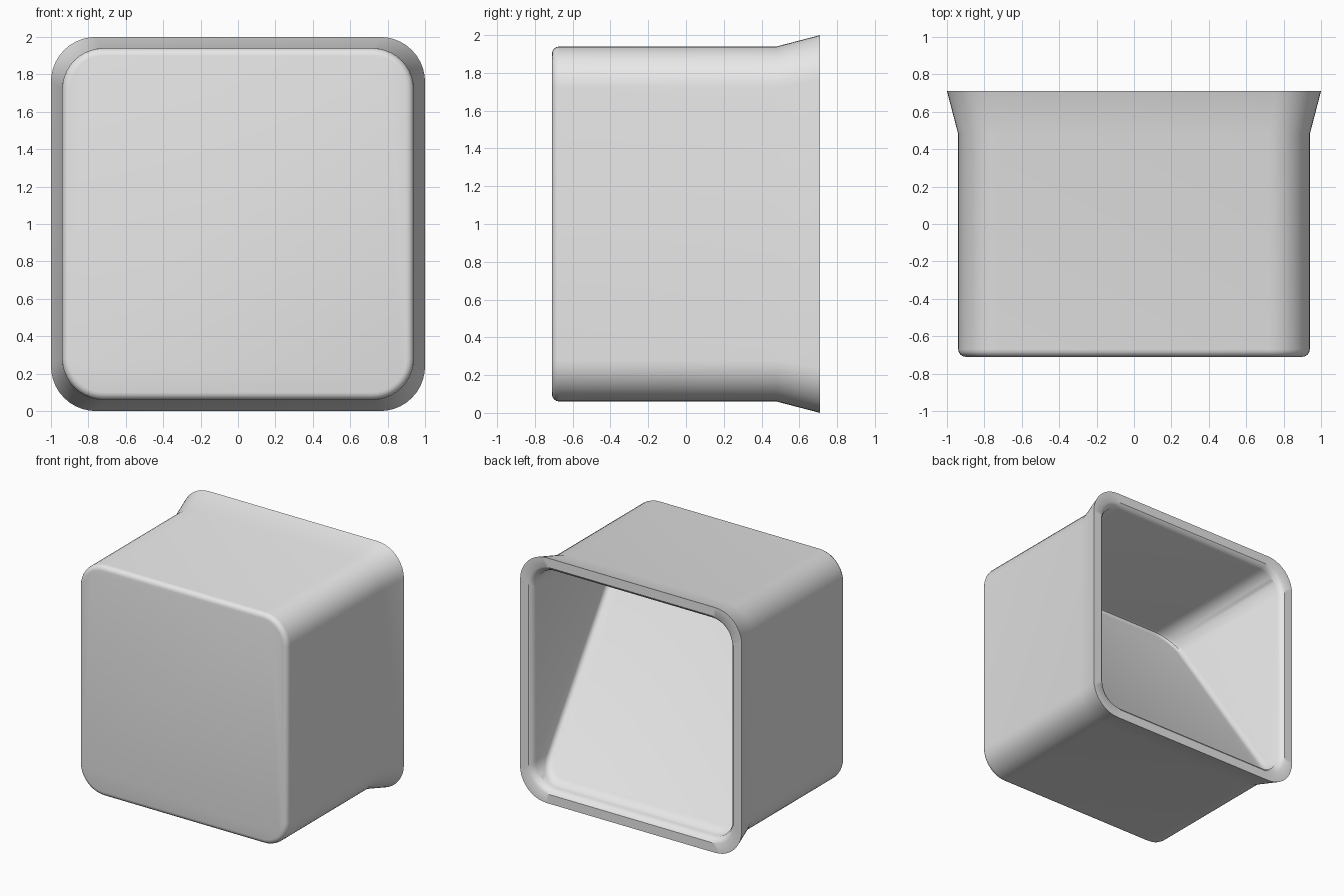
import bpy, bmesh, math

cube = bpy.data.objects.get("Cube")
if cube:
    bpy.data.objects.remove(cube, do_unlink=True)

STEPS = 10                     # segments per rounded corner
BACK, FRONT = 0.71, -0.71


def rounded_square(half, radius):
    """Points (x, z) of a rounded square centred on z = 1."""
    pts = []
    for corner in range(4):
        mid = math.radians(45 + 90 * corner)
        cx = math.copysign(half - radius, math.cos(mid))
        cz = math.copysign(half - radius, math.sin(mid))
        for i in range(STEPS + 1):
            a = math.radians(90 * (corner + i / STEPS))
            pts.append((cx + radius * math.cos(a), 1 + cz + radius * math.sin(a)))
    return pts


def ramp(z):
    """Depth of the sloping cavity floor at height z."""
    return 0.60 - 1.22 * (z - 0.11) / 1.78


def flat(y):
    return lambda z: y


def sloped(offset):
    return lambda z: ramp(z) + offset


# Front face bevel, body, flared mouth, rim, cavity and its sloping floor
rings = []
for i in range(5):
    a = math.radians(90 * i / 4)
    inset = 0.04 * (1 - math.sin(a))
    rings.append((0.94 - inset, 0.22 - inset, flat(FRONT + 0.04 * (1 - math.cos(a)))))
rings += [
    (0.94, 0.22, flat(0.48)),
    (1.00, 0.24, flat(BACK)),
    (0.925, 0.19, flat(BACK)),
    (0.905, 0.18, flat(0.695)),
    (0.89, 0.18, flat(0.665)),
    (0.89, 0.18, sloped(0.045)),
    (0.882, 0.172, sloped(0.02)),
    (0.865, 0.155, sloped(0.005)),
    (0.845, 0.135, sloped(0.0)),
]

bm = bmesh.new()
loops = [[bm.verts.new((x, depth(z), z)) for x, z in rounded_square(half, radius)]
         for half, radius, depth in rings]
for a, b in zip(loops, loops[1:]):
    for i in range(len(a)):
        j = (i + 1) % len(a)
        bm.faces.new((a[i], a[j], b[j], b[i]))
bm.faces.new(loops[0])
bm.faces.new(loops[-1])
bmesh.ops.recalc_face_normals(bm, faces=bm.faces)
mesh = bpy.data.meshes.new("flared_box")
bm.to_mesh(mesh)
bm.free()

box = bpy.data.objects.new("flared_box", mesh)
bpy.context.collection.objects.link(box)

# Plain grey material
grey = bpy.data.materials.new("light_grey")
grey.use_nodes = True
color = (0.8, 0.8, 0.8, 1)
grey.diffuse_color = color
for node in grey.node_tree.nodes:
    if node.type == "BSDF_PRINCIPLED":
        node.inputs["Base Color"].default_value = color
mesh.materials.append(grey)

bpy.ops.object.select_all(action="DESELECT")
box.select_set(True)
bpy.context.view_layer.objects.active = box
bpy.ops.object.shade_smooth_by_angle(angle=math.radians(35))
